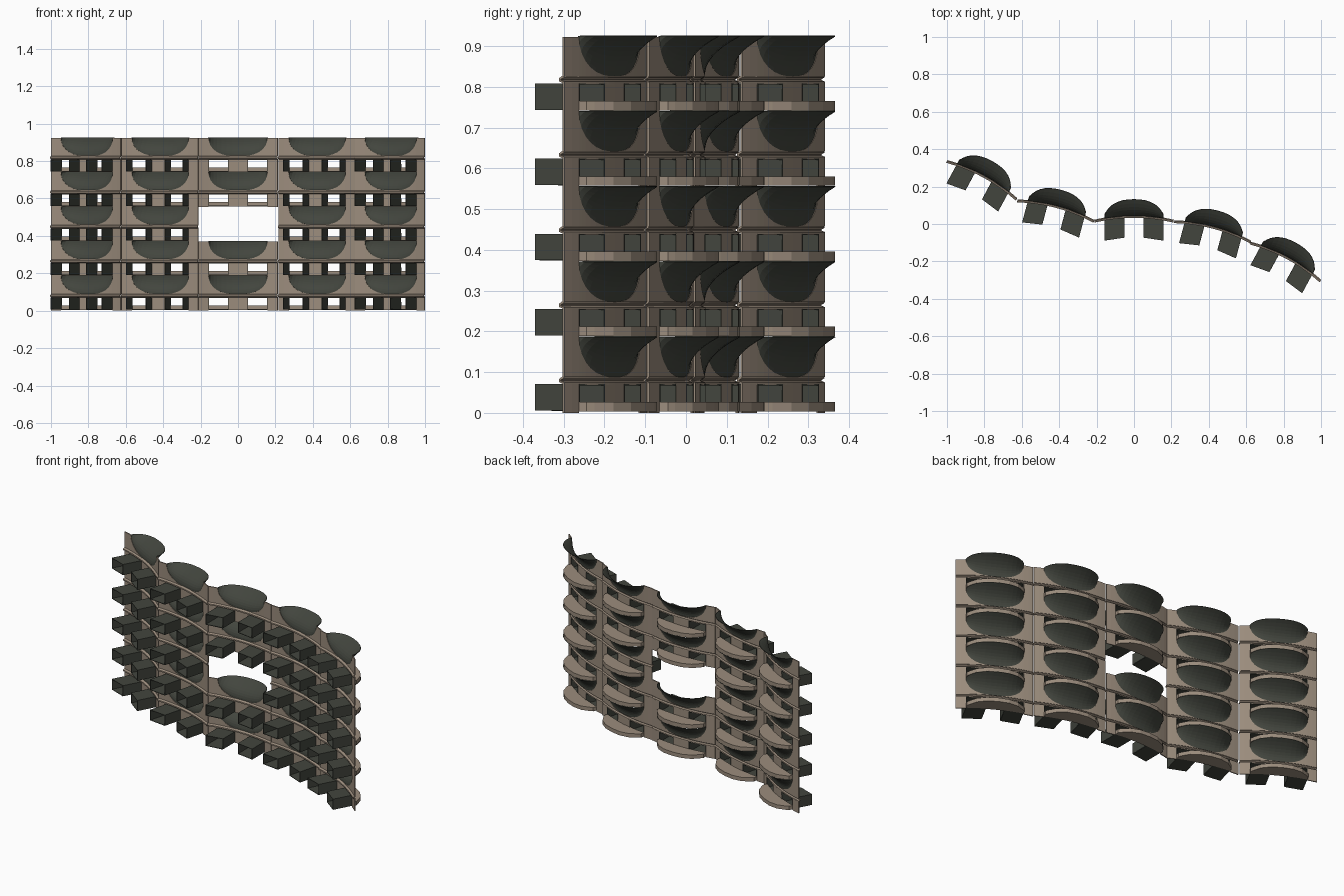
import bpy, math

if "Cube" in bpy.data.objects:
    bpy.data.objects.remove(bpy.data.objects["Cube"])

W, R, PITCH = 0.212, 0.158, 0.1845   # half module width, half bowl width, row height


def material(name, col):
    m = bpy.data.materials.new(name)
    m.diffuse_color = (*col, 1)
    m.use_nodes = True
    m.node_tree.nodes["Principled BSDF"].inputs["Base Color"].default_value = m.diffuse_color
    return m


TAN = material("warm_tan", (0.33, 0.265, 0.205))
DARK = material("dark_olive_grey", (0.055, 0.06, 0.048))


def wall_y(x):
    return 0.02 + 0.025 * (1 - (x / W) ** 2)


def rim(x):      # plan outline of the bowl lip and of the ledge
    return wall_y(x) + (0.132 - 0.045) * max(0, 1 - abs(x / R) ** 2.6) ** 0.5


def mouth(x):    # lower edge of the bowl on the wall
    return 0.184 - 0.096 * max(0, 1 - abs(x / R) ** 2.6) ** 0.5


def make_mesh(name, verts, faces, mat):
    me = bpy.data.meshes.new(name)
    me.from_pydata(verts, [], faces)
    me.materials.append(mat)
    me.update()
    return me


def strips(name, patches, mat):
    """Each patch is a list of equally long point rows, joined as quads."""
    verts, faces = [], []
    for rows in patches:
        n, base = len(rows[0]), len(verts)
        for row in rows:
            verts.extend(row)
        for j in range(len(rows) - 1):
            for i in range(n - 1):
                a = base + j * n + i
                faces.append((a, a + 1, a + n + 1, a + n))
    return make_mesh(name, verts, faces, mat)


def flat(x0, x1, z0, z1, n=2):
    xs = [x0 + (x1 - x0) * i / n for i in range(n + 1)]
    return [[(x, wall_y(x), z) for x in xs] for z in (z0, z1)]


# bowl columns, closer together toward the sides
BX = [-R * math.cos(math.pi * i / 16) for i in range(17)]
ALLX = [-W] + BX + [W]

# wall: posts, creased band, area below the bowl
wall = [flat(-W, -R, 0, 0.072), flat(R, W, 0, 0.072), flat(-0.05, 0.05, 0.004, 0.072),
        flat(-W, -R, 0.088, PITCH), flat(R, W, 0.088, PITCH)]
wall.append([[(x, wall_y(x) + dy, z) for x in ALLX]
             for z, dy in ((0.068, 0), (0.073, 0), (0.077, -0.01), (0.082, -0.01), (0.088, 0))])
wall.append([[(x, wall_y(x), 0.088) for x in BX], [(x, wall_y(x), mouth(x)) for x in BX]])
wall_mesh = strips("facade_wall", wall, TAN)

# bowl flaring out behind the wall toward its lip
bowl = []
for k in range(9):
    s = k / 8
    bowl.append([(x, wall_y(x) + (rim(x) - wall_y(x)) * s ** 2.2,
                  mouth(x) + (0.187 - mouth(x)) * s) for x in BX])
bowl_mesh = strips("flared_bowl", [bowl], DARK)

# ledge: flat plate behind the wall at the foot of each module
SX = [-R * math.cos(math.pi * i / 8) for i in range(9)]
inner = [(x, wall_y(x)) for x in SX]
outer = [(x, rim(x)) for x in SX]
outer[0], outer[-1] = (-R, 0.055), (R, 0.055)
z0, z1 = 0.004, 0.027
ring = [[(*p, z) for p in pts] for pts, z in
        ((inner, z0), (outer, z0), (outer, z1), (inner, z1), (inner, z0))]
ends = [[[ring[0][e], ring[1][e]], [ring[3][e], ring[2][e]]] for e in (0, -1)]
ledge_mesh = strips("back_ledge", [ring] + ends, TAN)

# window hoods: pair of open tubes reaching to the front
hoods = []
for s in (-1, 1):
    xa, xb, za, zb = 0.052, 0.156, 0.007, 0.069
    section = [(xa, za), (xb, za), (xb, zb), (xa, zb), (xa, za)]
    front = [(s * x, -0.073 - 0.15 * (x - xa), z) for x, z in section]
    back = [(s * x, wall_y(x) + 0.004, z) for x, z in section]
    hoods.append([front, back] if s > 0 else [back, front])
hood_mesh = strips("window_hoods", hoods, DARK)

PARTS = [(wall_mesh, 0.006), (bowl_mesh, 0.003), (ledge_mesh, 0), (hood_mesh, 0.004)]

# modules follow an S-shaped plan, one opening in the middle
COLUMNS = [(-0.822, 0.22, -28.5), (-0.423, 0.054, -15), (0, 0, 0),
           (0.416, -0.057, -15), (0.803, -0.217, -28.5)]
for row in range(5):
    for col, (x, y, ang) in enumerate(COLUMNS):
        if row == 2 and col == 2:
            continue
        for me, thick in PARTS:
            ob = bpy.data.objects.new(f"{me.name}_r{row + 1}_c{col + 1}", me)
            ob.location = (x, y, row * PITCH)
            ob.rotation_euler.z = math.radians(ang)
            bpy.context.collection.objects.link(ob)
            if thick:
                mod = ob.modifiers.new("thickness", "SOLIDIFY")
                mod.thickness = thick
                mod.offset = 0
